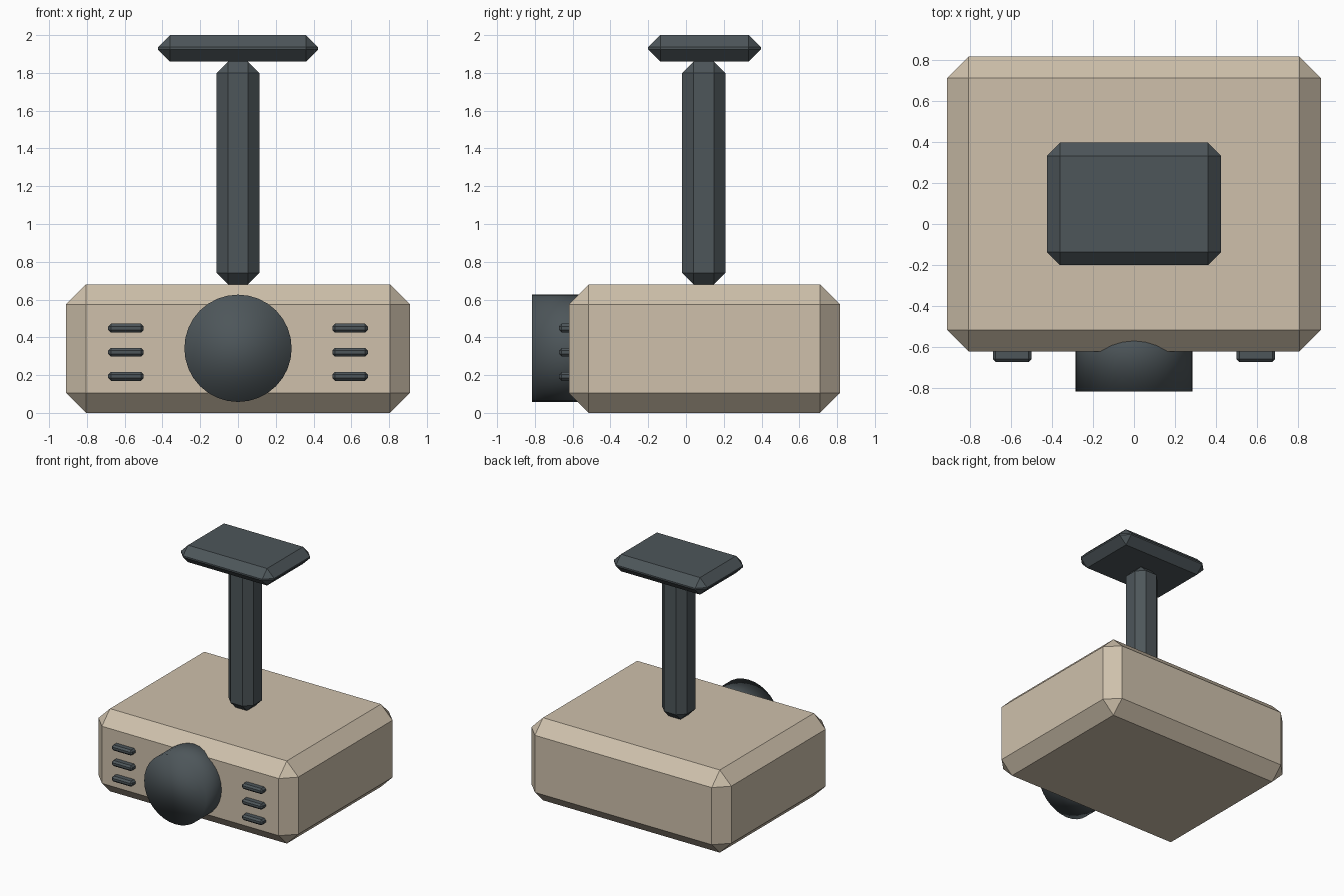
import bpy
import math

if "Cube" in bpy.data.objects:
    bpy.data.objects.remove(bpy.data.objects["Cube"])


def material(name, rgb):
    m = bpy.data.materials.new(name)
    m.diffuse_color = (*rgb, 1)
    m.use_nodes = True
    m.node_tree.nodes["Principled BSDF"].inputs["Base Color"].default_value = m.diffuse_color
    return m


CREAM = material("warm beige", (0.62, 0.53, 0.41))
DARK = material("dark slate", (0.075, 0.093, 0.102))


def chamfered_box(name, lo, hi, width, mat):
    """Box between two corners with a single flat chamfer on every edge."""
    bpy.ops.mesh.primitive_cube_add(size=1, location=[(a + b) / 2 for a, b in zip(lo, hi)])
    ob = bpy.context.object
    ob.name = name
    ob.scale = [b - a for a, b in zip(lo, hi)]
    bpy.ops.object.transform_apply(location=False, rotation=False, scale=True)
    bevel = ob.modifiers.new("chamfer", 'BEVEL')
    bevel.width = width
    bevel.segments = 1
    ob.data.materials.append(mat)
    return ob


# Projector housing
chamfered_box("housing", (-0.91, -0.62, 0), (0.91, 0.815, 0.68), 0.105, CREAM)

# Ceiling mount: pole and plate
chamfered_box("mount_pole", (-0.114, -0.02, 0.68), (0.114, 0.208, 1.86), 0.061, DARK)
chamfered_box("mount_plate", (-0.424, -0.2, 1.86), (0.424, 0.396, 2.0), 0.064, DARK)

# Lens barrel, smooth all over
bpy.ops.mesh.primitive_cylinder_add(vertices=32, radius=0.284, depth=0.38,
                                    location=(0, -0.625, 0.342),
                                    rotation=(math.pi / 2, 0, 0))
lens = bpy.context.object
lens.name = "lens_barrel"
lens.data.materials.append(DARK)
bpy.ops.object.shade_smooth()

# Three vent bars on either side of the lens
for side, label in ((-1, "left"), (1, "right")):
    for i in range(3):
        x, z = side * 0.593, 0.193 + 0.128 * i
        chamfered_box(f"vent_{label}_{i + 1}", (x - 0.094, -0.672, z - 0.023),
                      (x + 0.094, -0.575, z + 0.023), 0.014, DARK)
